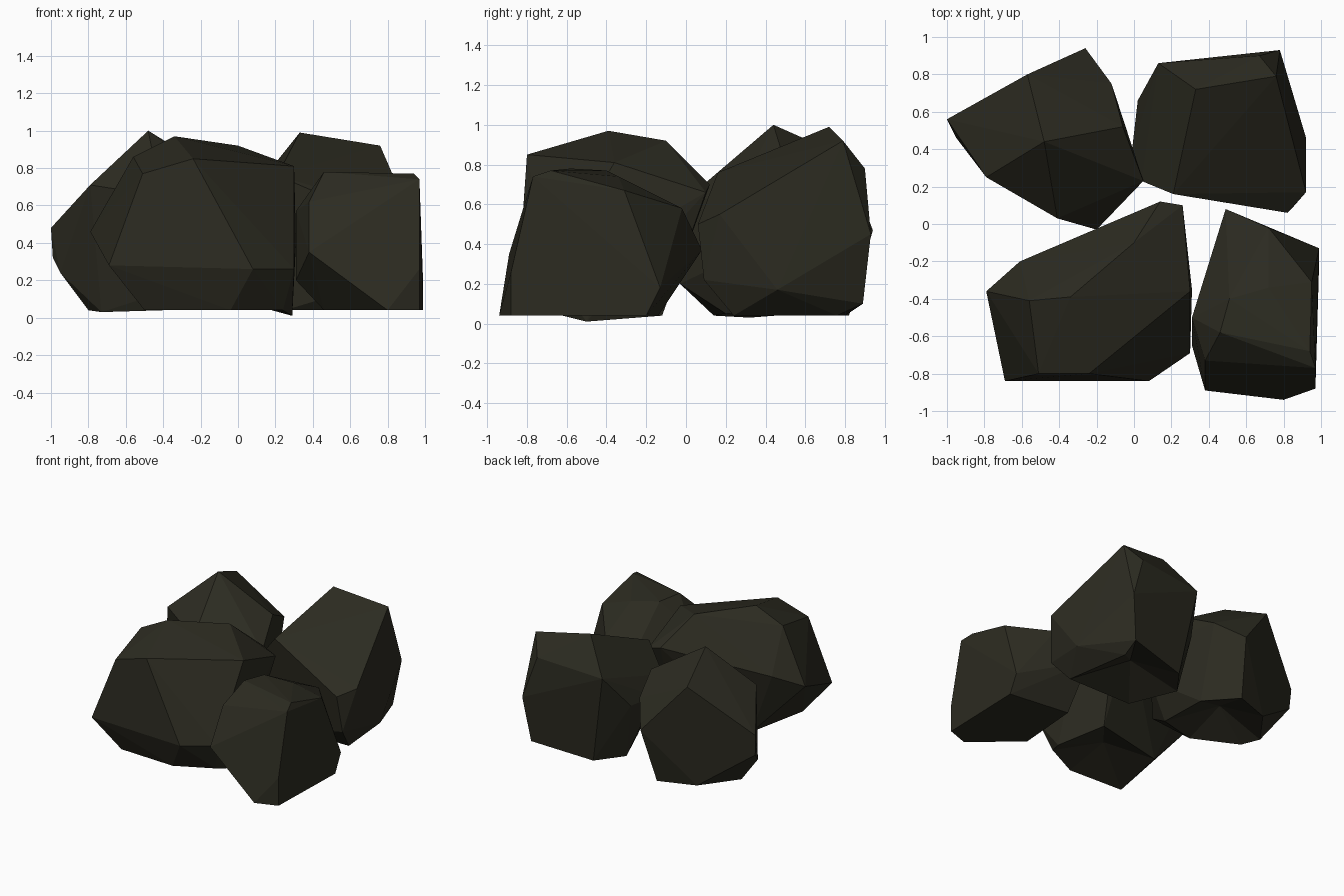
import bpy
import bmesh
from math import radians

# Remove the default cube only
default_cube = bpy.data.objects.get("Cube")
if default_cube is not None:
    bpy.data.objects.remove(default_cube, do_unlink=True)


def make_material(name, colour):
    material = bpy.data.materials.new(name)
    material.use_nodes = True
    material.diffuse_color = colour
    for node in material.node_tree.nodes:
        if node.type == "BSDF_PRINCIPLED":
            node.inputs["Base Color"].default_value = colour
            node.inputs["Roughness"].default_value = 0.9
    return material


stone = make_material("dark olive stone", (0.025, 0.024, 0.015, 1))


def make_boulder(name, crown, waist, foot, hollow=0.13):
    """Wrap the chiselled corners (in hundredths) in a faceted hull."""
    mesh = bpy.data.meshes.new(name)
    boulder = bpy.data.objects.new(name, mesh)
    bpy.context.collection.objects.link(boulder)

    shape = bmesh.new()
    for corner in crown + waist + foot:
        shape.verts.new([value / 100 for value in corner])
    bmesh.ops.convex_hull(shape, input=shape.verts[:])

    # Drop corners that ended up inside the hull
    buried = [v for v in shape.verts if not v.link_faces]
    bmesh.ops.delete(shape, geom=buried, context="VERTS")

    # Merge nearly level triangles into broad chiselled faces
    bmesh.ops.dissolve_limit(
        shape,
        angle_limit=radians(3),
        verts=shape.verts[:],
        edges=shape.edges[:],
    )
    bmesh.ops.recalc_face_normals(shape, faces=shape.faces[:])

    # Dent the underside upwards so the boulder rests on its rim
    shape.normal_update()
    sole = [f for f in shape.faces if f.normal.z < -0.9]
    sole = bmesh.ops.dissolve_faces(shape, faces=sole)["region"]
    dent = bmesh.ops.poke(shape, faces=sole)["verts"]
    bmesh.ops.translate(shape, verts=dent, vec=(0, 0, hollow))

    for face in shape.faces:
        face.smooth = False
    shape.to_mesh(mesh)
    shape.free()
    mesh.materials.append(stone)
    return boulder


# Broad boulder at the front, on the model's right
make_boulder(
    "front_right_boulder",
    crown=[(-34, -39, 97), (0, -10, 92), (-56, -41, 86), (-24, -80, 85),
           (-51, -80, 77), (0, -53, 84), (30, -36, 81)],
    waist=[(-79, -36, 46), (-61, -20, 55), (14, 12, 70), (26, 10, 66),
           (30, -69, 26), (8, -84, 26), (-69, -84, 28), (31, -35, 40)],
    foot=[(-50, -74, 4), (-4, -76, 4), (24, -62, 4), (29, -50, 1),
          (18, -12, 4), (-40, -25, 4)],
)

# Squat block at the front, on the model's left
make_boulder(
    "front_left_boulder",
    crown=[(46, -58, 78), (94, -68, 77), (97, -77, 74), (51, -40, 77),
           (72, -34, 74), (95, -31, 67)],
    waist=[(38, -73, 62), (31, -50, 57), (72, -2, 58), (49, 8, 37),
           (38, -89, 35), (97, -88, 26), (31, -65, 20), (99, -13, 18)],
    foot=[(80, -94, 4), (46, -64, 4), (97, -88, 4), (99, -20, 4),
          (50, -14, 4)],
)

# Slanted boulder at the back, on the model's left
make_boulder(
    "back_left_boulder",
    crown=[(33, 72, 99), (76, 79, 92), (21, 16, 76), (13, 86, 74),
           (67, 90, 78)],
    waist=[(4, 23, 56), (-1, 40, 47), (2, 66, 48), (78, 93, 45),
           (82, 6, 50), (92, 17, 55), (85, 9, 22), (92, 46, 17)],
    foot=[(25, 24, 4), (10, 60, 4), (25, 80, 4), (73, 89, 10),
          (80, 24, 4), (72, 76, 4)],
)

# Pointed boulder at the back, on the model's right
make_boulder(
    "back_right_boulder",
    crown=[(-48, 44, 100), (-57, 80, 84), (-79, 25, 71), (-6, 52, 74)],
    waist=[(-41, 3, 65), (-20, -3, 20), (5, 23, 59), (3, 22, 32),
           (-12, 75, 62), (-26, 94, 47), (-100, 56, 48), (-99, 55, 32),
           (-95, 46, 24)],
    foot=[(-80, 45, 4), (-73, 32, 3), (-60, 72, 4), (-32, 82, 4),
          (-12, 60, 4), (-12, 20, 5), (-40, 14, 4)],
)
